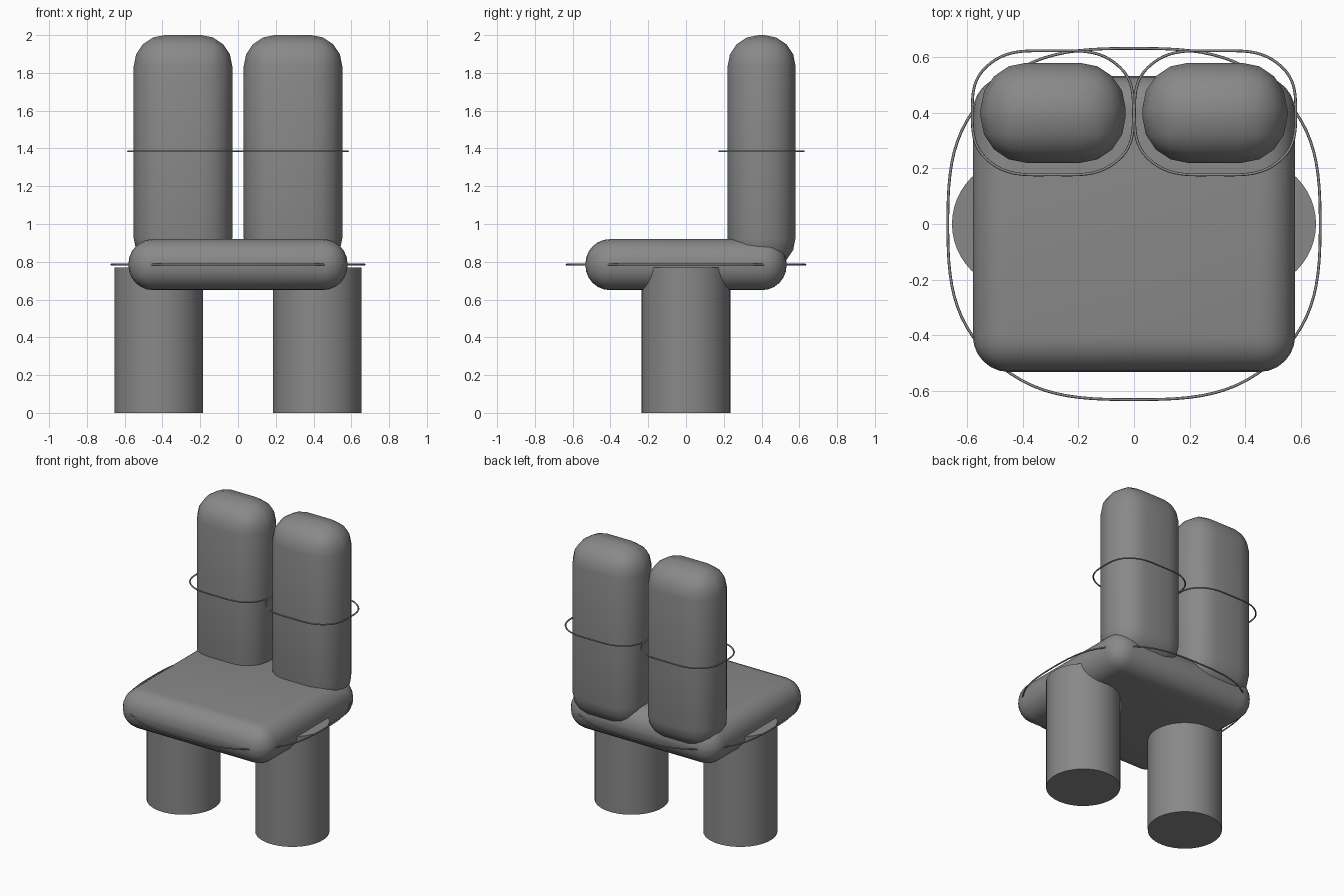
import bpy
import math

cube = bpy.data.objects.get("Cube")
if cube:
    bpy.data.objects.remove(cube, do_unlink=True)

grey = bpy.data.materials.new("grey upholstery")
grey.use_nodes = True
COLOUR = (0.25, 0.25, 0.25, 1)
grey.diffuse_color = COLOUR
grey.node_tree.nodes["Principled BSDF"].inputs["Base Color"].default_value = COLOUR


def cushion(name, centre, size, radius, segments):
    """Box with generously rounded edges."""
    bpy.ops.mesh.primitive_cube_add(size=1, location=centre)
    ob = bpy.context.object
    ob.name = name
    ob.scale = size
    bpy.ops.object.transform_apply(location=False, rotation=False, scale=True)
    bevel = ob.modifiers.new("rounding", 'BEVEL')
    bevel.width = radius
    bevel.segments = segments
    bpy.ops.object.modifier_apply(modifier=bevel.name)
    bpy.ops.object.shade_smooth_by_angle(angle=math.radians(40))
    ob.data.materials.append(grey)


def piping(name, centre, half, corner):
    """Thin closed wire bulging around a cushion."""
    (hx, hy), (cx, cy) = half, corner
    path = [(hx, 0), (cx, cy), (0, hy), (-cx, cy),
            (-hx, 0), (-cx, -cy), (0, -hy), (cx, -cy)]
    curve = bpy.data.curves.new(name, 'CURVE')
    curve.dimensions = '3D'
    curve.bevel_depth = 0.005
    curve.bevel_resolution = 2
    spline = curve.splines.new('BEZIER')
    spline.bezier_points.add(len(path) - 1)
    spline.use_cyclic_u = True
    for point, (x, y) in zip(spline.bezier_points, path):
        point.co = (x, y, 0)
        point.handle_left_type = point.handle_right_type = 'AUTO'
    curve.materials.append(grey)
    ob = bpy.data.objects.new(name, curve)
    ob.location = centre
    bpy.context.collection.objects.link(ob)


# Seat with its piping
cushion("seat", (0, 0, 0.785), (1.16, 1.065, 0.27), 0.13, 6)
piping("seat_piping", (0, 0, 0.785), (0.67, 0.632), (0.52, 0.475))

# Paired back cushions, piping and legs
for side, s in (("left", 1), ("right", -1)):
    cushion(f"{side}_back_cushion", (s * 0.291, 0.4, 1.38), (0.522, 0.36, 1.24), 0.165, 4)
    piping(f"{side}_back_piping", (s * 0.292, 0.4, 1.385), (0.29, 0.223), (0.24, 0.165))
    bpy.ops.mesh.primitive_cylinder_add(vertices=48, radius=0.235, depth=0.77,
                                        location=(s * 0.42, 0, 0.385))
    leg = bpy.context.object
    leg.name = f"{side}_leg"
    bpy.ops.object.shade_smooth_by_angle(angle=math.radians(40))
    leg.data.materials.append(grey)
